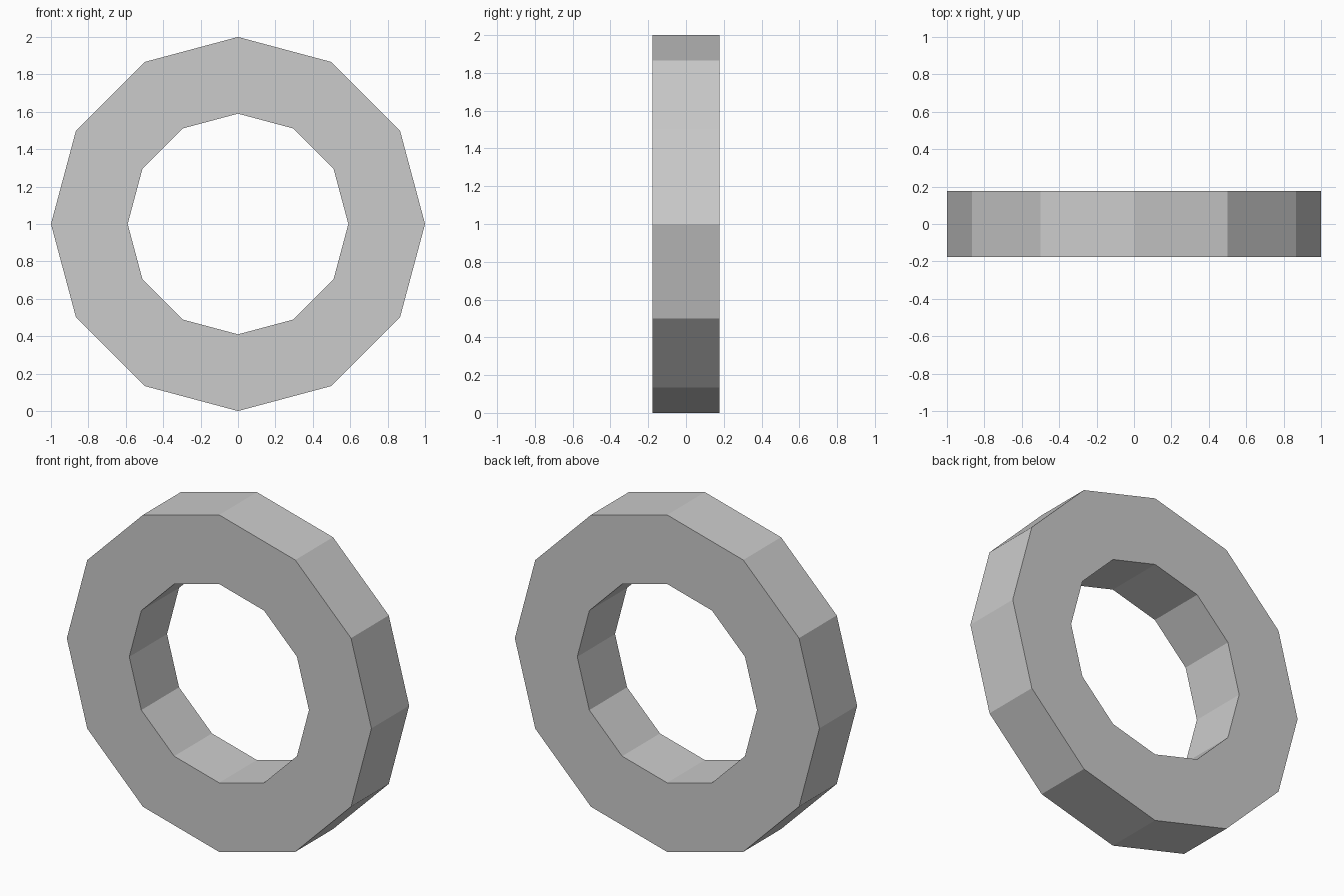
import bpy, bmesh
from math import sin, cos, tau

if "Cube" in bpy.data.objects:
    bpy.data.objects.remove(bpy.data.objects["Cube"])

SIDES, OUTER, INNER, HALF = 12, 1.0, 0.59, 0.177

# Rectangular cross-section swept around the y axis in 12 flat steps
section = [(OUTER, -HALF), (OUTER, HALF), (INNER, HALF), (INNER, -HALF)]
bm = bmesh.new()
rings = []
for i in range(SIDES):
    a = tau * i / SIDES
    rings.append([bm.verts.new((r * cos(a), y, 1 + r * sin(a))) for r, y in section])
for i in range(SIDES):
    p, q = rings[i], rings[(i + 1) % SIDES]
    for j in range(4):
        k = (j + 1) % 4
        bm.faces.new((p[j], p[k], q[k], q[j]))
bmesh.ops.recalc_face_normals(bm, faces=bm.faces)

# Ring object
mesh = bpy.data.meshes.new("ring")
bm.to_mesh(mesh)
bm.free()
bpy.context.collection.objects.link(bpy.data.objects.new("ring", mesh))
